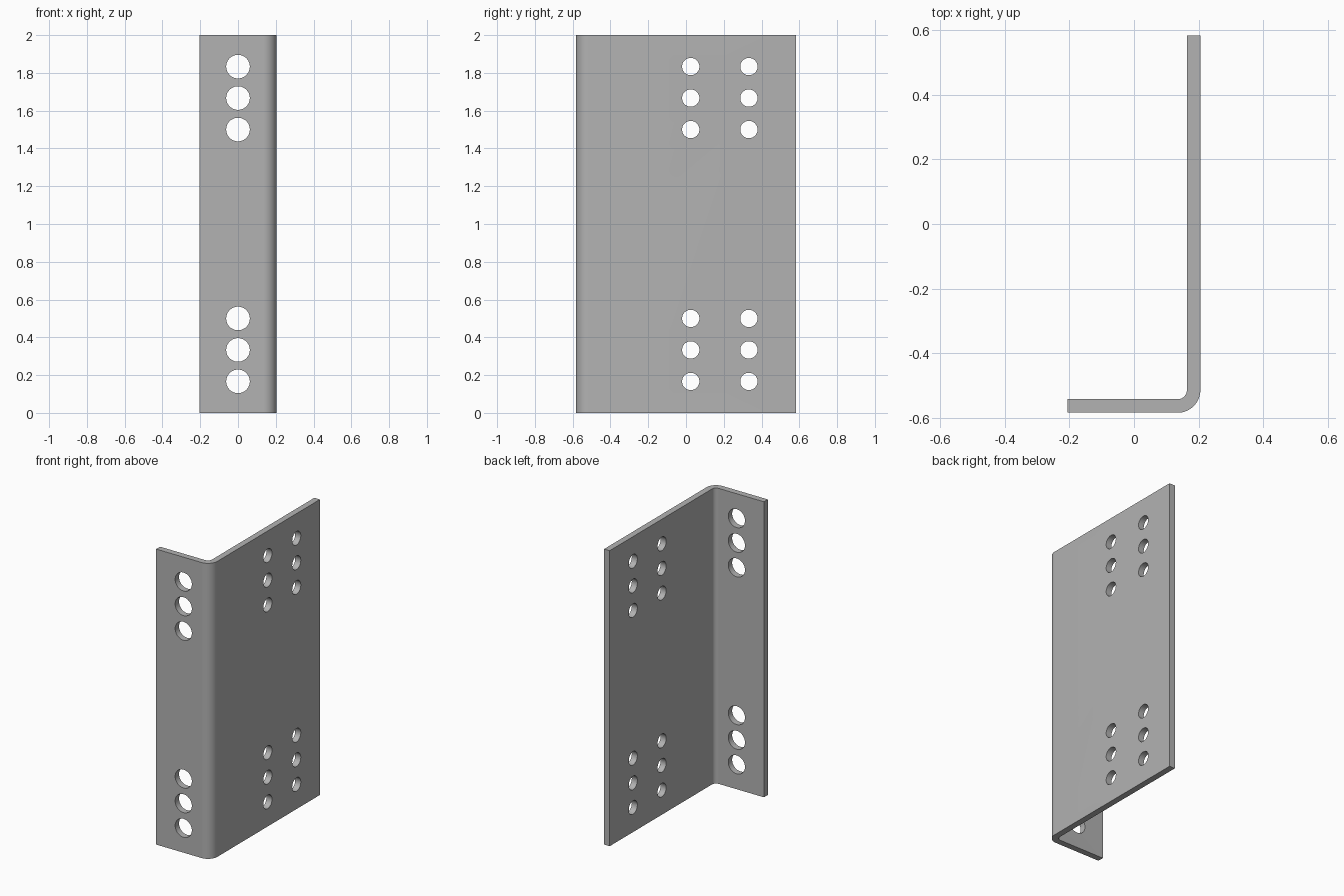
import bpy, bmesh, math
from mathutils import Matrix

cube = bpy.data.objects.get("Cube")
if cube:
    bpy.data.objects.remove(cube, do_unlink=True)

# Overall dimensions
HALF_X, HALF_Y, HEIGHT = 0.205, 0.583, 2.0
THICK, OUTER_R = 0.0417, 0.07
INNER_R = OUTER_R - THICK
BEND_STEPS = 16

steel = bpy.data.materials.new("grey_steel")
steel.use_nodes = True
colour = (0.45, 0.45, 0.45, 1)
steel.diffuse_color = colour
steel.node_tree.nodes["Principled BSDF"].inputs["Base Color"].default_value = colour


def make_object(name, bm):
    bmesh.ops.recalc_face_normals(bm, faces=bm.faces)
    mesh = bpy.data.meshes.new(name)
    bm.to_mesh(mesh)
    bm.free()
    mesh.materials.append(steel)
    obj = bpy.data.objects.new(name, mesh)
    bpy.context.collection.objects.link(obj)
    return obj


# Bent plate: L profile with a rounded corner, extruded upwards
cx, cy = HALF_X - OUTER_R, -HALF_Y + OUTER_R


def bend(radius):
    angles = [-math.pi / 2 * (1 - i / BEND_STEPS) for i in range(BEND_STEPS + 1)]
    return [(cx + radius * math.cos(a), cy + radius * math.sin(a)) for a in angles]


profile = [(-HALF_X, -HALF_Y)] + bend(OUTER_R) + [(HALF_X, HALF_Y), (HALF_X - THICK, HALF_Y)]
profile += bend(INNER_R)[::-1] + [(-HALF_X, -HALF_Y + THICK)]
bm = bmesh.new()
face = bm.faces.new([bm.verts.new((x, y, 0)) for x, y in profile])
top = bmesh.ops.extrude_face_region(bm, geom=[face])["geom"]
bmesh.ops.translate(bm, vec=(0, 0, HEIGHT),
                    verts=[v for v in top if isinstance(v, bmesh.types.BMVert)])
bracket = make_object("angle_bracket", bm)

# Drills: three rows near each end, mirrored about mid height
rows = [HEIGHT / 12 * n for n in (1, 2, 3, 9, 10, 11)]
bm = bmesh.new()


def drill(x, y, z, radius, axis):
    matrix = Matrix.Translation((x, y, z)) @ Matrix.Rotation(math.pi / 2, 4, axis)
    bmesh.ops.create_cone(bm, cap_ends=True, segments=48, radius1=radius,
                          radius2=radius, depth=THICK * 3, matrix=matrix)


for z in rows:
    drill(0, -HALF_Y + THICK / 2, z, 0.0625, 'X')
    for y in (0.025, 0.333):
        drill(HALF_X - THICK / 2, y, z, 0.0458, 'Y')
drills = make_object("hole_cutters", bm)
drills.hide_render = True

# Cut the holes and apply
cut = bracket.modifiers.new("holes", 'BOOLEAN')
cut.operation = 'DIFFERENCE'
cut.solver = 'EXACT'
cut.object = drills
bpy.context.view_layer.objects.active = bracket
bracket.select_set(True)
bpy.ops.object.modifier_apply(modifier=cut.name)
bpy.data.objects.remove(drills, do_unlink=True)
bpy.ops.object.shade_smooth_by_angle(angle=math.radians(30))
